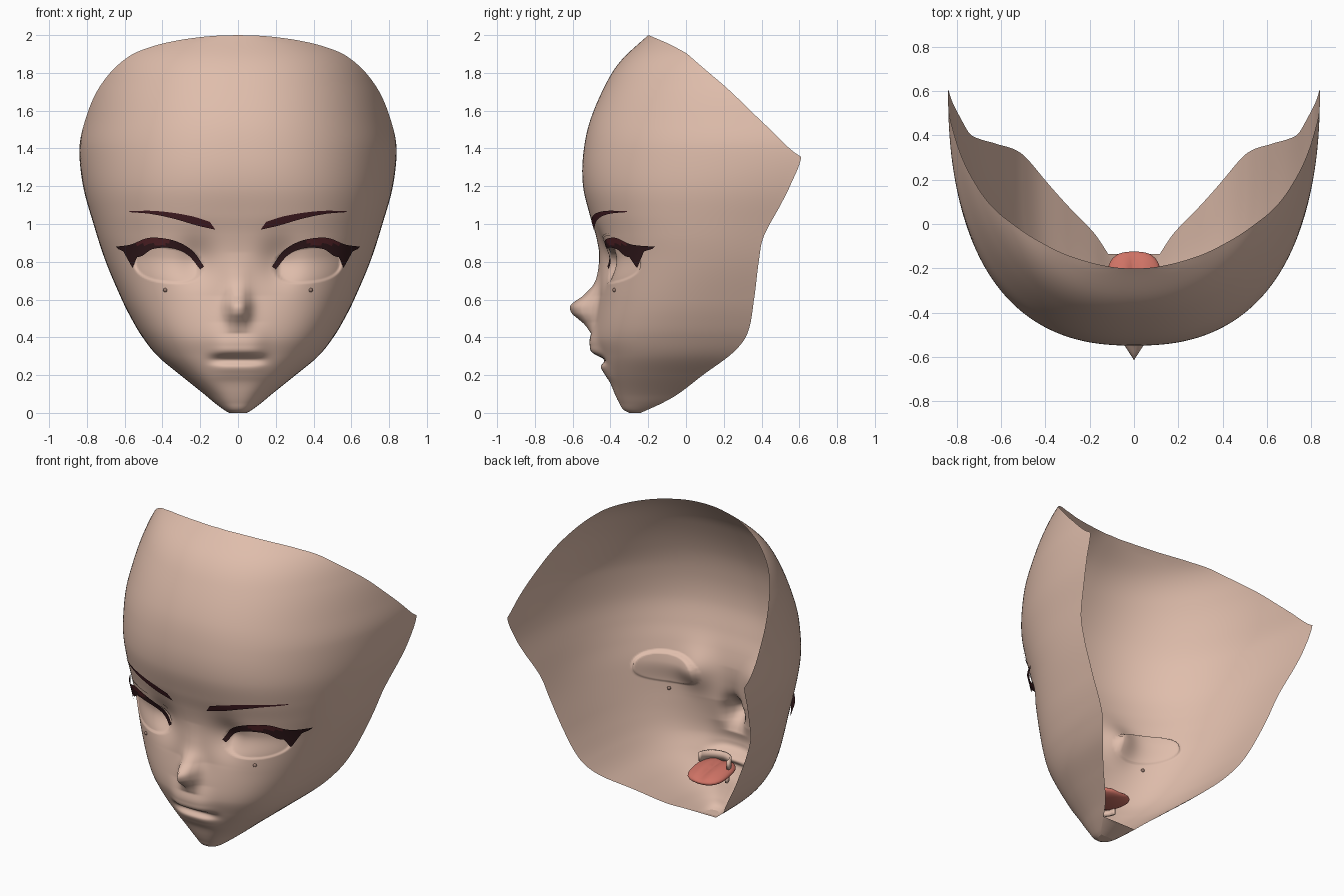
import bpy, bmesh, math
from math import sin, cos, pi, exp

if "Cube" in bpy.data.objects:
    bpy.data.objects.remove(bpy.data.objects["Cube"])


def curve(pts):
    """Smooth interpolation through (t, value) points."""
    n = len(pts)
    m = []
    for i in range(n):
        a, b = pts[max(i - 1, 0)], pts[min(i + 1, n - 1)]
        m.append((b[1] - a[1]) / (b[0] - a[0]))

    def f(t):
        t = min(max(t, pts[0][0]), pts[-1][0])
        i = 0
        while i < n - 2 and t > pts[i + 1][0]:
            i += 1
        (t0, p0), (t1, p1) = pts[i], pts[i + 1]
        h = t1 - t0
        u = (t - t0) / h
        return ((2*u**3 - 3*u*u + 1) * p0 + (u**3 - 2*u*u + u) * h * m[i]
                + (3*u*u - 2*u**3) * p1 + (u**3 - u*u) * h * m[i + 1])
    return f


def smooth(t):
    t = min(max(t, 0), 1)
    return t * t * (3 - 2 * t)


def material(name, rgb):
    mat = bpy.data.materials.new(name)
    mat.diffuse_color = (*rgb, 1)
    mat.use_nodes = True
    mat.node_tree.nodes["Principled BSDF"].inputs["Base Color"].default_value = mat.diffuse_color
    return mat


SKIN = material("skin", (0.74, 0.51, 0.41))
LASH = material("dark lash", (0.032, 0.010, 0.012))
LASH_RED = material("red brown lash", (0.085, 0.016, 0.02))
BROW = material("brow maroon", (0.06, 0.013, 0.018))
TONGUE = material("tongue pink", (0.62, 0.17, 0.13))
MOLE = material("mole brown", (0.33, 0.21, 0.17))

# Face cross-sections by height: half width, rear edge, front centre line, squareness
half_w = curve([(0, .045), (.01, .065), (.05, .12), (.1, .18), (.2, .305), (.3, .425), (.4, .505),
                (.5, .565), (.6, .615), (.8, .70), (1, .765), (1.2, .82), (1.4, .84),
                (1.545, .818), (1.73, .77), (1.89, .692), (1.97, .59), (2, .49)])
rear = curve([(0, -.24), (.05, -.13), (.1, -.04), (.2, .09), (.32, .25), (.42, .325), (.6, .36),
              (.8, .385), (.93, .41), (1.1, .50), (1.2, .55), (1.355, .61), (1.6, .61), (2, .61)])
front = curve([(0, -.30), (.015, -.33), (.05, -.352), (.1, -.373), (.2, -.405), (.3, -.43), (.4, -.455),
               (.6, -.455), (.75, -.455), (.85, -.46), (.95, -.48), (1.05, -.51), (1.2, -.545),
               (1.36, -.545), (1.54, -.51), (1.75, -.42), (1.87, -.34), (2, -.2)])
square = curve([(0, 2.3), (.1, 2.6), (.22, 2.95), (.4, 3.1), (.6, 2.9), (.8, 2.65), (1.06, 2.55),
                (1.3, 2.42), (1.6, 2.3), (2, 2.3)])
nose = curve([(.42, 0), (.46, .04), (.5, .095), (.53, .133), (.57, .146), (.62, .09), (.68, .035),
              (.75, .012), (.85, 0)])
muzzle = curve([(.05, 0), (.2, .012), (.3, .026), (.4, .034), (.5, .022), (.62, 0)])
lips = curve([(.1, 0), (.16, .001), (.205, .012), (.245, .016), (.27, -.01), (.285, -.014),
              (.32, .034), (.36, .03), (.41, .016), (.48, 0)])
# Upper rim height by angle around the face
rim = curve([(0, 2.0), (.25, 1.994), (.511, 1.973), (.75, 1.938), (.96, 1.88), (1.22, 1.733), (1.424, 1.545),
             (pi / 2, 1.355)])


def face_y(x, z, eyes=True):
    x = abs(x)
    n, yb = square(z), rear(z)
    y = yb - (yb - front(z)) * max(0, 1 - (x / half_w(z)) ** n) ** (1 / n)
    y -= (nose(z) * exp(-(x / .055) ** 2) + muzzle(z) * exp(-(x / .2) ** 2)
          + lips(z) * exp(-(x / .135) ** 4))
    y += .05 * exp(-((x - .22) / .1) ** 2 - ((z - .8) / .12) ** 2)
    if eyes:  # recessed eye openings, shallow at the lower lid
        dz = z - .785 - .1 * (x - .375)
        d = (abs((x - .375) / .176) ** 2.5 + abs(dz / .096) ** 2.5) ** (1 / 2.5)
        y += .03 * smooth((1.02 - d) / .09) * (.25 + .75 * smooth((dz + .1) / .14))
    return y


def grid(name, rows, mats, pick=None, underside=0):
    """Quad sheet from rows of points, listed bottom to top and left to right."""
    bm = bmesh.new()
    vs = [[bm.verts.new(p) for p in r] for r in rows]
    for a, b in zip(vs, vs[1:]):
        for i in range(len(a) - 1):
            f = bm.faces.new((a[i], a[i + 1], b[i + 1], b[i]))
            f.smooth = True
            if pick:
                f.material_index = pick(f.calc_center_median())
    if underside:  # close the chin: bottom row and the first gaps behind it
        bm.faces.new(vs[0][::-1])
        for a, b in zip(vs[:underside], vs[1:]):
            bm.faces.new((a[-1], a[0], b[0], b[-1])).smooth = True
    return finish(name, bm, mats)


def finish(name, bm, mats):
    me = bpy.data.meshes.new(name)
    bm.to_mesh(me)
    bm.free()
    for m in mats:
        me.materials.append(m)
    ob = bpy.data.objects.new(name, me)
    bpy.context.collection.objects.link(ob)
    return ob


# Face shell, open at the back, with the chin underside closed
K, LOW, HIGH = 80, 140, 60
rows = []
for r in range(LOW + HIGH + 1):
    row = []
    for c in range(-K, K + 1):
        th = abs(c) / K * pi / 2
        z = .95 * r / LOW if r <= LOW else .95 + (rim(th) - .95) * (r - LOW) / HIGH
        x = half_w(z) * sin(th) ** (2 / square(z)) * (1 if c > 0 else -1)
        row.append((x, face_y(x, z), z))
    rows.append(row)
grid("face_shell", rows, [SKIN], underside=7)


def strip(name, lower, upper, mats, offset, pick=None, steps=28):
    """Thin plate lying on the face between two outlines, made on both sides."""
    def path(pts):
        t = [i / (len(pts) - 1) for i in range(len(pts))]
        return [curve([(a, p[k]) for a, p in zip(t, pts)]) for k in (0, 1)]
    lo, up = path(lower), path(upper)
    for side, tag in ((1, "right"), (-1, "left")):
        rows = []
        for j in range(5):
            row = []
            for i in range(steps + 1):
                t, k = i / steps, j / 4
                x = lo[0](t) * (1 - k) + up[0](t) * k
                z = lo[1](t) * (1 - k) + up[1](t) * k
                row.append((side * x, face_y(x, z, False) - offset(x), z))
            rows.append(row[::side])
        grid(f"{name}_{tag}", rows, mats, pick)


def lash_lift(x):
    return .01 + .03 * smooth((x - .42) / .22)


# Upper lashes with an outer wing
strip("upper_lash",
      [(.2, .76), (.265, .835), (.35, .872), (.45, .868), (.53, .825), (.635, .868)],
      [(.18, .775), (.245, .862), (.345, .914), (.47, .927), (.565, .892), (.645, .88)],
      [LASH, LASH_RED], lash_lift,
      lambda p: int(p.z > .892 and .36 < abs(p.x) < .54))
# Outer lash corner running down
strip("lash_corner",
      [(.525, .845), (.545, .80), (.556, .77)],
      [(.61, .86), (.585, .815), (.56, .77)], [LASH], lash_lift, steps=10)
# Eyelid creases
strip("eyelid_crease",
      [(.2, .875), (.28, .921), (.38, .938), (.48, .938), (.56, .925)],
      [(.2, .88), (.28, .932), (.38, .95), (.48, .948), (.56, .93)],
      [SKIN], lambda x: .004)
# Eyebrows
strip("eyebrow",
      [(.12, .97), (.22, .993), (.34, 1.028), (.46, 1.053), (.575, 1.063)],
      [(.15, 1.012), (.24, 1.04), (.35, 1.06), (.46, 1.07), (.575, 1.068)],
      [BROW], lambda x: .008)

# Moles below the eyes
for side, tag in ((1, "right"), (-1, "left")):
    bpy.ops.mesh.primitive_uv_sphere_add(segments=12, ring_count=8, radius=.011,
                                         location=(side * .385, face_y(.385, .65), .65))
    ob = bpy.context.object
    ob.name = f"mole_{tag}"
    ob.data.materials.append(MOLE)
    bpy.ops.object.shade_smooth()

# Tongue: flattened, squarish ball with a centre groove
bpy.ops.mesh.primitive_uv_sphere_add(segments=32, ring_count=16, radius=1)
ob = bpy.context.object
ob.name = "tongue"
for v in ob.data.vertices:
    x, y, z = v.co
    groove = .02 * exp(-(x / .2) ** 2) * max(z, 0)
    wide = 1 + .45 * (x * y) ** 2
    v.co = (.122 * x * wide, -.26 + .135 * y * wide, .265 + .04 * z - groove - .02 * y)
ob.data.materials.append(TONGUE)
bpy.ops.object.shade_smooth()

# Teeth: two curved bands behind the lips
for name, z0, z1, rad in (("upper_teeth", .295, .35, .108), ("lower_teeth", .205, .24, .095)):
    rows = [[(rad * sin(t), -.28 - .9 * rad * cos(t), z)
             for t in [(-.5 + i / 20) * pi for i in range(21)]] for z in (z0, z1)]
    ob = grid(name, rows, [SKIN])
    mod = ob.modifiers.new("thickness", "SOLIDIFY")
    mod.thickness = .015
